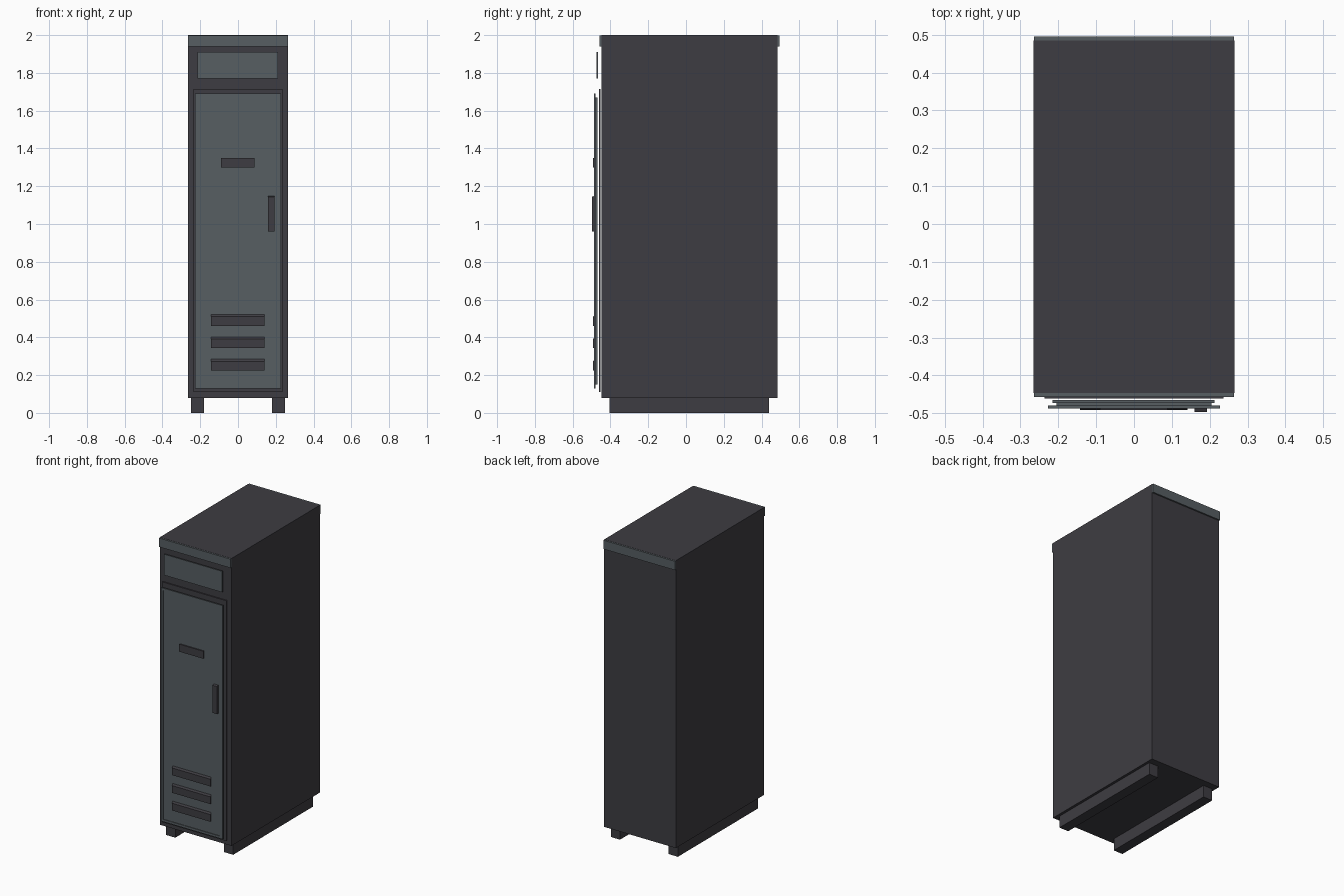
import bpy
import bmesh

cube = bpy.data.objects.get("Cube")
if cube:
    bpy.data.objects.remove(cube, do_unlink=True)


def make_material(name, rgb):
    mat = bpy.data.materials.new(name)
    mat.use_nodes = True
    color = (*rgb, 1.0)
    mat.diffuse_color = color
    mat.node_tree.nodes["Principled BSDF"].inputs["Base Color"].default_value = color
    return mat


charcoal = make_material("charcoal", (0.048, 0.046, 0.054))
slate = make_material("slate", (0.095, 0.112, 0.124))


def finish(name, bm, mat):
    bmesh.ops.recalc_face_normals(bm, faces=bm.faces)
    mesh = bpy.data.meshes.new(name)
    bm.to_mesh(mesh)
    bm.free()
    mesh.materials.append(mat)
    obj = bpy.data.objects.new(name, mesh)
    bpy.context.collection.objects.link(obj)
    return obj


def box(name, xs, ys, zs, mat, slope=0.0, rim=0.0, recess=0.0):
    """Box from ranges; slope lowers the front top edge, rim insets the front."""
    bm = bmesh.new()
    bmesh.ops.create_cube(bm, size=1)
    for v in bm.verts:
        front_top = v.co.y < 0 and v.co.z > 0
        v.co = [r[0] if c < 0 else r[1] for c, r in zip(v.co, (xs, ys, zs))]
        if front_top:
            v.co.z -= slope
    if rim:
        bm.normal_update()
        front = min(bm.faces, key=lambda f: f.calc_center_median().y)
        bmesh.ops.inset_region(bm, faces=[front], thickness=rim)
        # Step the field straight back from the rim
        step = bmesh.ops.extrude_discrete_faces(bm, faces=[front])["faces"][0]
        for v in step.verts:
            v.co.y += recess
    return finish(name, bm, mat)


# Cabinet with a cap showing at the front and back edges
box("cabinet_body", (-0.265, 0.265), (-0.447, 0.485), (0.08, 2.0), charcoal)
box("top_cap", (-0.264, 0.264), (-0.457, 0.495), (1.94, 1.999), slate)

# Base rails
for side, label in ((-1, "right"), (1, "left")):
    xs = sorted((side * 0.18, side * 0.248))
    box(label + "_base_rail", xs, (-0.405, 0.44), (0, 0.08), charcoal)

# Layered front: surround, upper plate, door backing and rimmed door
box("door_surround", (-0.236, 0.236), (-0.461, -0.453), (0.11, 1.715), charcoal)
box("upper_plate", (-0.215, 0.213), (-0.473, -0.465), (1.77, 1.91), slate)
box("door_backing", (-0.205, 0.205), (-0.479, -0.469), (0.15, 1.67), slate)
box("door", (-0.227, 0.227), (-0.488, -0.479), (0.13, 1.69), slate,
    rim=0.022, recess=0.004)

# Door fittings
box("card_slot", (-0.09, 0.088), (-0.492, -0.482), (1.30, 1.35), charcoal)
box("door_handle", (0.16, 0.193), (-0.497, -0.482), (0.96, 1.15), charcoal,
    slope=0.006)
for i in range(3):
    bottom = 0.225 + i * 0.118
    box(f"vent_louver_{i + 1}", (-0.143, 0.141), (-0.492, -0.482),
        (bottom, bottom + 0.062), charcoal, slope=0.014)
